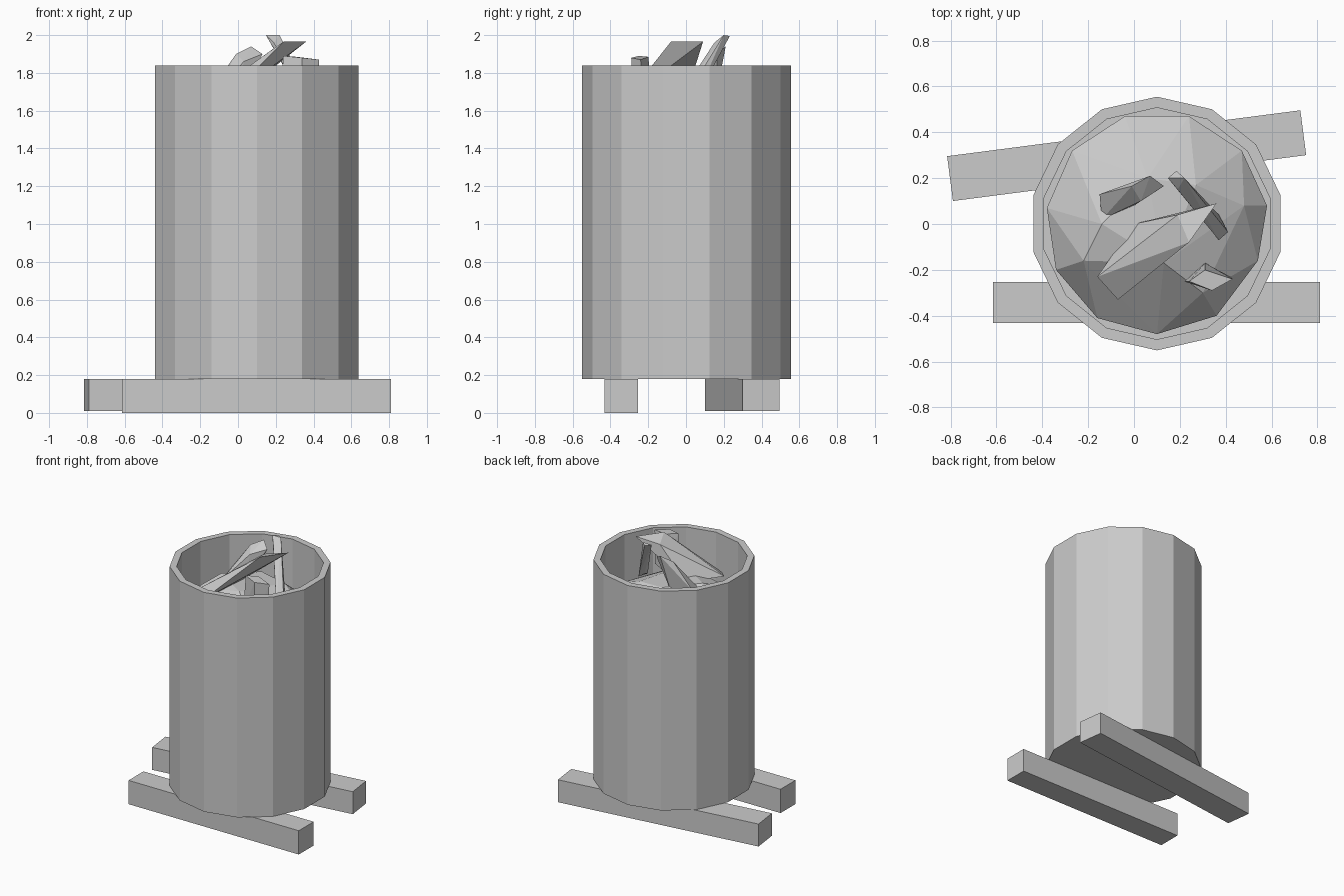
import bpy, bmesh, math
from mathutils import Matrix, Vector

if "Cube" in bpy.data.objects:
    bpy.data.objects.remove(bpy.data.objects["Cube"])


def finish(bm, name):
    bmesh.ops.recalc_face_normals(bm, faces=bm.faces)
    mesh = bpy.data.meshes.new(name)
    bm.to_mesh(mesh)
    bm.free()
    ob = bpy.data.objects.new(name, mesh)
    bpy.context.collection.objects.link(ob)
    return ob


def beam(name, centre, size, angle=0):
    bm = bmesh.new()
    m = (Matrix.Translation(centre) @ Matrix.Rotation(math.radians(angle), 4, 'Z')
         @ Matrix.Diagonal((*size, 1)))
    bmesh.ops.create_cube(bm, size=1, matrix=m)
    return finish(bm, name)


def hull(name, points):
    bm = bmesh.new()
    for p in points:
        bm.verts.new(p)
    res = bmesh.ops.convex_hull(bm, input=bm.verts)
    loose = [v for v in bm.verts if not v.link_faces]
    bmesh.ops.delete(bm, geom=loose, context='VERTS')
    return finish(bm, name)


def lathe(name, profile, sides, cx, cy):
    bm = bmesh.new()
    rings = []
    for r, z in profile:
        rings.append([bm.verts.new((cx + r * math.sin(math.tau * i / sides),
                                    cy + r * math.cos(math.tau * i / sides), z))
                      for i in range(sides)])
    for a, b in zip(rings, rings[1:]):
        for i in range(sides):
            j = (i + 1) % sides
            bm.faces.new((a[i], a[j], b[j], b[i]))
    bm.faces.new(rings[0])
    bm.faces.new(rings[-1])
    return finish(bm, name)


# support beams under the barrel
beam("front_beam", (0.098, -0.342, 0.09), (1.425, 0.178, 0.18))
beam("back_beam", (-0.032, 0.298, 0.095), (1.553, 0.197, 0.17), 7.4)

# open barrel with a thin wall
lathe("barrel", [(0.553, 0.18), (0.553, 1.84), (0.505, 1.84), (0.505, 1.35)], 14, 0.1, 0.002)

# mound of rubble filling the barrel
ring = [(-0.27, 0.32), (-0.04, 0.47), (0.24, 0.47), (0.47, 0.32), (0.58, 0.08), (0.54, -0.16),
        (0.36, -0.40), (0.1, -0.48), (-0.16, -0.41), (-0.34, -0.20), (-0.38, 0.07)]
peaks = [(-0.14, 0.0, 1.71), (-0.22, -0.16, 1.65), (0.13, -0.17, 1.71), (0.27, 0.17, 1.68),
         (0.06, 0.2, 1.70), (0.48, 0.08, 1.58), (0.3, -0.3, 1.6)]
hull("rubble_mound", [(x, y, 1.46) for x, y in ring] + peaks)

# large leaning plank
hull("large_plank", [(0.36, 0.09, 1.965), (0.24, -0.08, 1.965), (0.19, 0.04, 1.93),
                     (-0.16, -0.23, 1.68), (0.0, 0.0, 1.68), (-0.07, -0.33, 1.65)])

# thin leaning stick
hull("thin_stick", [(0.148, 0.2, 2.0), (0.185, 0.232, 1.995), (0.22, 0.20, 2.0), (0.19, 0.15, 1.96),
                    (0.34, 0.01, 1.66), (0.37, -0.07, 1.62), (0.41, -0.035, 1.62), (0.37, 0.04, 1.64)])

# broken slab at the back left
hull("broken_slab", [(0.07, 0.21, 1.94), (0.13, 0.165, 1.90), (-0.01, 0.165, 1.90), (0.03, 0.10, 1.86),
                     (-0.15, 0.13, 1.70), (-0.14, 0.02, 1.66), (0.0, 0.08, 1.66), (0.02, 0.16, 1.68)])

# short block at the front right
hull("short_block", [(0.24, -0.25, 1.89), (0.31, -0.2, 1.885), (0.43, -0.24, 1.87), (0.34, -0.29, 1.88),
                     (0.22, -0.25, 1.62), (0.31, -0.17, 1.62), (0.42, -0.23, 1.62), (0.34, -0.28, 1.62)])
